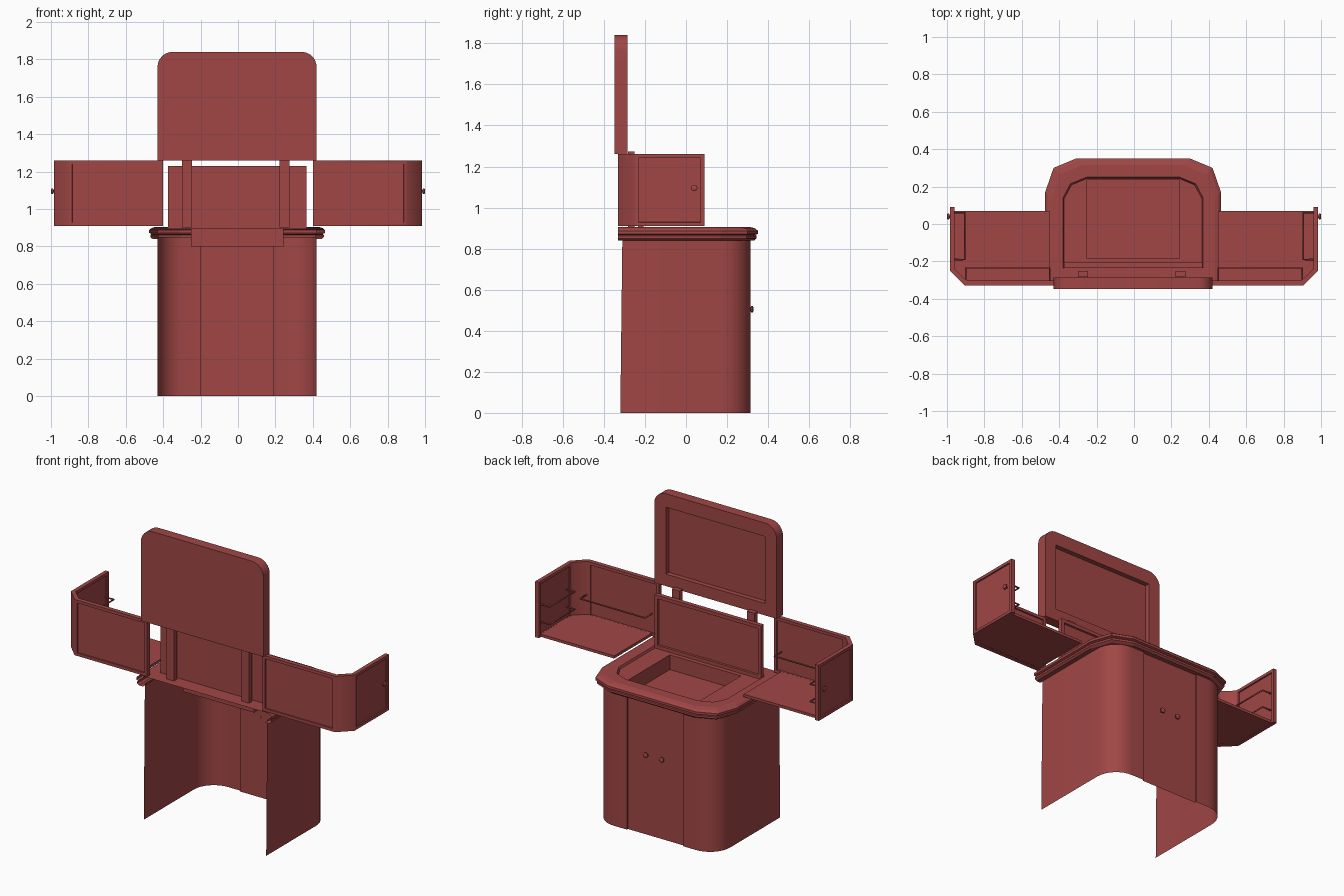
import bpy, bmesh, math
from mathutils import Vector

if "Cube" in bpy.data.objects:
    bpy.data.objects.remove(bpy.data.objects["Cube"], do_unlink=True)

RED = (0.35, 0.062, 0.06, 1)
mat = bpy.data.materials.new("dark_red_paint")
mat.use_nodes = True
mat.diffuse_color = RED
mat.node_tree.nodes["Principled BSDF"].inputs["Base Color"].default_value = RED
CX = -0.005  # the cabinet's own centre line


def finish(name, bm, smooth=None, recalc=True):
    if recalc:
        bmesh.ops.recalc_face_normals(bm, faces=bm.faces)
    me = bpy.data.meshes.new(name)
    bm.to_mesh(me)
    bm.free()
    me.materials.append(mat)
    ob = bpy.data.objects.new(name, me)
    bpy.context.collection.objects.link(ob)
    if smooth:
        bpy.ops.object.select_all(action='DESELECT')
        ob.select_set(True)
        bpy.context.view_layer.objects.active = ob
        bpy.ops.object.shade_smooth_by_angle(angle=math.radians(smooth))
    return ob


def loft(bm, rings, closed):
    """Skin a list of equal-length point rings; closed[i] closes the band after ring i."""
    vs = [[bm.verts.new(p) for p in r] for r in rings]
    for i in range(len(vs) - 1):
        a, b, n = vs[i], vs[i + 1], len(vs[i])
        for k in range(n if closed[i] else n - 1):
            j = (k + 1) % n
            bm.faces.new((a[k], a[j], b[j], b[k]))
    return vs


def prism(bm, a, b):
    vs = loft(bm, [a, b], [True])
    bm.faces.new(vs[0])
    bm.faces.new(vs[1])


def box(name, x, y, z, panel=None):
    bm = bmesh.new()
    rect = [(x[0], y[0]), (x[1], y[0]), (x[1], y[1]), (x[0], y[1])]
    prism(bm, [(*p, z[0]) for p in rect], [(*p, z[1]) for p in rect])
    bmesh.ops.recalc_face_normals(bm, faces=bm.faces)
    if panel:  # recessed panel on the +y face
        faces = [f for f in bm.faces if f.normal.y > 0.9]
        bmesh.ops.inset_individual(bm, faces=faces, thickness=panel, depth=0)
        bmesh.ops.inset_individual(bm, faces=faces, thickness=0.002, depth=-0.012)
    return finish(name, bm)


def knob(name, start, direction, r):
    bm = bmesh.new()
    d = Vector(direction)
    q = d.to_track_quat('Z', 'Y')
    prof = [(0.4, 0), (0.4, 0.4), (1, 0.55), (1, 0.85), (0.6, 1)]
    rings = [[Vector(start) + q @ Vector((r * k * math.cos(t * math.pi / 5),
              r * k * math.sin(t * math.pi / 5), h * d.length)) for t in range(10)] for k, h in prof]
    vs = loft(bm, rings, [True] * 4)
    bm.faces.new(vs[-1])
    finish(name, bm, 40)


def rail(name, pts):
    cu = bpy.data.curves.new(name, 'CURVE')
    cu.dimensions = '3D'
    cu.bevel_depth = 0.005
    cu.bevel_resolution = 1
    cu.use_fill_caps = True
    sp = cu.splines.new('POLY')
    sp.points.add(len(pts) - 1)
    for p, co in zip(sp.points, pts):
        p.co = (*co, 1)
    cu.materials.append(mat)
    bpy.context.collection.objects.link(bpy.data.objects.new(name, cu))


def arc(cx, cy, r, a0, a1, n=8):
    return [(cx + r * math.cos(math.radians(a0 + (a1 - a0) * i / n)),
             cy + r * math.sin(math.radians(a0 + (a1 - a0) * i / n))) for i in range(n + 1)]


# Cabinet shell, open at the front and below, with a recessed door
half = [(0.425, -0.315)] + arc(0.285, 0.175, 0.14, 0, 90) + [(0.195, 0.315), (0.195, 0.305)]
plan = half + [(-x, y) for x, y in reversed(half)]
bm = bmesh.new()
loft(bm, [[(x + CX, y - (0.005 if y < 0 else 0), 0) for x, y in plan],
          [(x + CX, y + (0.005 if y < 0 else 0), 0.85) for x, y in plan]], [False])
finish("cabinet_shell", bm, 30, recalc=False)
for s in (-1, 1):
    knob("door_knob", (s * 0.055, 0.303, 0.505), (0, 0.026, 0), 0.016)


# Countertop: moulded edge, shallow ledge and sunken tray
def ring(pts, z, inset=0):
    c = [(x - inset, y - (inset if y > 0 else 0)) for x, y in pts]
    return [(x + CX, y, z) for x, y in c] + [(CX - x, y, z) for x, y in reversed(c)]


edge = [(0.47, -0.33), (0.47, 0.17), (0.425, 0.30), (0.305, 0.35)]
ledge = [(0.375, -0.235), (0.375, 0.14), (0.335, 0.215), (0.25, 0.25)]
tray = [(0.247, -0.185), (0.247, 0.1), (0.247, 0.235), (0.2, 0.235)]
levels = [(0.84, 0.047), (0.84, 0.018), (0.85, 0.006), (0.862, 0.006), (0.867, 0.012),
          (0.872, 0.0), (0.887, 0.0), (0.898, 0.012), (0.905, 0.035)]
bm = bmesh.new()
rings = [ring(edge, z, i) for z, i in levels]
rings += [ring(ledge, 0.905), ring(ledge, 0.892, 0.006), ring(tray, 0.892), ring(tray, 0.80)]
vs = loft(bm, rings, [False] * 8 + [True] * 4)
bm.faces.new(vs[-1])
finish("countertop", bm)

# Inner upright panel and lid posts
box("upright_panel", (-0.375, 0.365), (-0.235, -0.207), (0.895, 1.23), panel=0.03)
for x in (-0.273, 0.249):
    box("lid_post", (x - 0.026, x + 0.026), (-0.283, -0.252), (0.9, 1.272))

# Raised lid with rounded top corners and a recess behind
top = arc(0.345, 1.76, 0.08, 0, 90)
shape = [(0.425, 1.26)] + top + [(-x, z) for x, z in reversed(top)] + [(-0.425, 1.26)]
bm = bmesh.new()
prism(bm, [(x + CX, -0.348, z) for x, z in shape], [(x + CX, -0.285, z) for x, z in shape])
lid = finish("lid", bm)
cutter = box("lid_recess_cutter", (CX - 0.345, CX + 0.345), (-0.315, -0.2), (1.335, 1.755))
cutter.hide_render = True
mod = lid.modifiers.new("recess", 'BOOLEAN')
mod.operation, mod.solver, mod.object = 'DIFFERENCE', 'EXACT', cutter
bpy.ops.object.select_all(action='DESELECT')
lid.select_set(True)
bpy.context.view_layer.objects.active = lid
bpy.ops.object.modifier_apply(modifier=mod.name)
bpy.data.objects.remove(cutter, do_unlink=True)
bpy.ops.object.shade_smooth_by_angle(angle=math.radians(30))

# Swing-out side compartments
outer = [(0.4, -0.33), (0.905, -0.33), (0.985, -0.25), (0.985, 0.09)]
inner = [(0.96, 0.09), (0.96, -0.24), (0.895, -0.302), (0.4, -0.302)]
base = [(0.45, -0.315), (0.9, -0.315), (0.972, -0.245), (0.972, 0.07), (0.45, 0.07)]
for s, side in ((1, "left"), (-1, "right")):
    bm = bmesh.new()
    loop = outer + inner
    low, high = [[bm.verts.new((s * x, y, z)) for x, y in loop] for z in (0.91, 1.26)]
    n = len(loop)
    for k in range(n):
        j = (k + 1) % n
        bm.faces.new((low[k], low[j], high[j], high[k]))
    for r in (low, high):
        for k in range(3):
            bm.faces.new((r[k], r[k + 1], r[n - 2 - k], r[n - 1 - k]))
    bmesh.ops.recalc_face_normals(bm, faces=bm.faces)
    big = [f for f in bm.faces if f.calc_area() > 0.1]
    bmesh.ops.inset_individual(bm, faces=big, thickness=0.026, depth=0)
    bmesh.ops.inset_individual(bm, faces=big, thickness=0.001, depth=-0.008)
    wall = finish(side + "_compartment_wall", bm, 50)
    wall.modifiers.new("even_shading", 'WEIGHTED_NORMAL').keep_sharp = True

    bm = bmesh.new()
    prism(bm, [(s * x, y, 0.911) for x, y in base], [(s * x, y, 0.928) for x, y in base])
    finish(side + "_compartment_floor", bm)
    knob(side + "_compartment_knob", (s * 0.975, 0.04, 1.095), (s * 0.025, 0, 0), 0.016)
    for z in (1.0, 1.11):
        rail(side + "_side_rail", [(s * x, y, z) for x, y in
             ((0.965, -0.19), (0.905, -0.19), (0.905, 0.06), (0.965, 0.06))])
    rail(side + "_back_rail", [(s * x, y, 1.05) for x, y in
         ((0.9, -0.305), (0.9, -0.235), (0.45, -0.235), (0.45, -0.305))])
